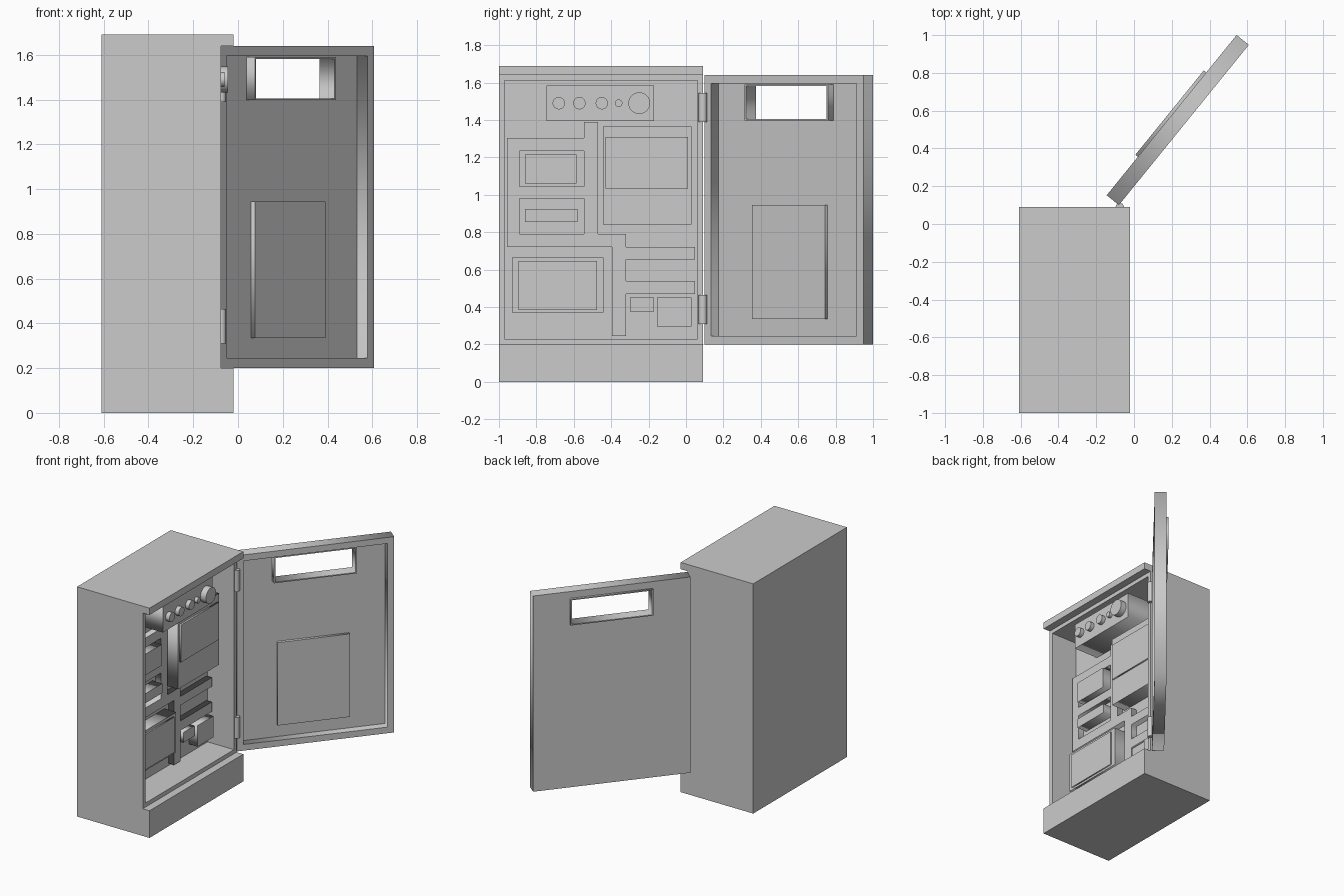
import bpy, bmesh, math
from mathutils import Matrix, Vector

if "Cube" in bpy.data.objects:
    bpy.data.objects.remove(bpy.data.objects["Cube"])


def basis(origin, u, v):
    """Frame whose local x, y run along u, v and local z along u x v."""
    u, v = Vector(u).normalized(), Vector(v).normalized()
    m = Matrix((u, v, u.cross(v))).transposed().to_4x4()
    m.translation = origin
    return m


def rect(u0, u1, v0, v1):
    return [(u0, v0), (u1, v0), (u1, v1), (u0, v1)]


def link(name, bm):
    bmesh.ops.remove_doubles(bm, verts=bm.verts, dist=1e-5)
    bmesh.ops.recalc_face_normals(bm, faces=bm.faces)
    me = bpy.data.meshes.new(name)
    bm.to_mesh(me)
    bm.free()
    ob = bpy.data.objects.new(name, me)
    bpy.context.collection.objects.link(ob)
    return ob


def plate(name, frame, outlines, d0, d1):
    """Extrude an outline (the rest are holes) from depth d0 to d1."""
    cu = bpy.data.curves.new(name + "_profile", 'CURVE')
    cu.dimensions, cu.fill_mode, cu.extrude = '2D', 'BOTH', (d1 - d0) / 2
    for pts in outlines:
        sp = cu.splines.new('POLY')
        sp.points.add(len(pts) - 1)
        for p, (a, b) in zip(sp.points, pts):
            p.co = (a, b, 0, 1)
        sp.use_cyclic_u = True
    tmp = bpy.data.objects.new(name + "_profile", cu)
    bpy.context.collection.objects.link(tmp)
    dg = bpy.context.evaluated_depsgraph_get()
    me = bpy.data.meshes.new_from_object(tmp.evaluated_get(dg))
    bm = bmesh.new()
    bm.from_mesh(me)
    bpy.data.objects.remove(tmp)
    bpy.data.curves.remove(cu)
    bpy.data.meshes.remove(me)
    bm.transform(frame @ Matrix.Translation((0, 0, (d0 + d1) / 2)))
    return link(name, bm)


def cylinder(name, matrix, radius, depth, sides=32):
    bm = bmesh.new()
    bmesh.ops.create_cone(bm, cap_ends=True, segments=sides, radius1=radius,
                          radius2=radius, depth=depth, matrix=matrix)
    ob = link(name, bm)
    bpy.context.view_layer.objects.active = ob
    ob.select_set(True)
    bpy.ops.object.shade_smooth_by_angle(angle=math.radians(35))
    ob.select_set(False)


# Cabinet body: side profile extruded in depth, then the bay pushed in
BACK, RIM = -0.29, -0.075
profile = [(-0.61, 0), (-0.02, 0), (-0.02, 0.2), (RIM, 0.2),
           (RIM, 1.64), (-0.02, 1.64), (-0.02, 1.69), (-0.61, 1.69)]
bm = bmesh.new()
near = bm.faces.new([bm.verts.new((x, -1, z)) for x, z in profile])
ext = bmesh.ops.extrude_face_region(bm, geom=[near])
bmesh.ops.translate(bm, vec=(0, 1.09, 0),
                    verts=[v for v in ext['geom'] if isinstance(v, bmesh.types.BMVert)])
bmesh.ops.recalc_face_normals(bm, faces=bm.faces)
front = next(f for f in bm.faces if all(abs(v.co.x - RIM) < 1e-5 for v in f.verts))
bmesh.ops.inset_individual(bm, faces=[front], thickness=0.042)
bay = bmesh.ops.extrude_discrete_faces(bm, faces=[front])['faces'][0]
bmesh.ops.translate(bm, vec=(BACK - RIM, 0, 0), verts=bay.verts)
link("cabinet_body", bm)

# Cable ducts on the back wall, one branching outline with two openings
cab = basis((0, 0, 0), (0, 1, 0), (0, 0, 1))
ducts = [(-.957, 1.305), (-.545, 1.305), (-.545, 1.39), (-.47, 1.39), (-.47, .79),
         (-.32, .79), (-.32, .72), (.047, .72), (.047, .655), (-.32, .655),
         (-.32, .54), (.047, .54), (.047, .47), (-.32, .47), (-.32, .245),
         (-.395, .245), (-.395, .72), (-.957, .72)]
plate("cable_ducts", cab, [ducts, rect(-.89, -.545, 1.045, 1.235),
                           rect(-.89, -.545, .79, .98)], BACK, -0.245)

# Equipment boxes: y range, z range, front depth
for name, y0, y1, z0, z1, x in [
        ("control_panel", -.745, -.17, 1.395, 1.585, -.09),
        ("main_unit", -.445, .03, .84, 1.365, -.175),
        ("upper_module", -.86, -.585, 1.06, 1.215, -.21),
        ("lower_module", -.86, -.58, .855, .925, -.21),
        ("power_unit", -.93, -.44, .37, .665, -.195),
        ("small_relay", -.30, -.17, .375, .45, -.235),
        ("large_relay", -.155, .03, .295, .45, -.22)]:
    plate(name, cab, [rect(y0, y1, z0, z1)], BACK, x)
plate("main_unit_cover", cab, [rect(-.43, .01, 1.035, 1.31)], -.175, -.163)
plate("power_unit_cover", cab, [rect(-.895, -.475, .385, .645)], -.195, -.185)

# Knobs on the control panel
for i, (y, r, h) in enumerate([(-.68, .033, .03), (-.57, .033, .03), (-.45, .033, .03),
                               (-.36, .02, .025), (-.25, .058, .045)]):
    cylinder(f"knob_{i + 1}", cab @ Matrix.Translation((y, 1.49, -.09 + h / 2)), r, h)

# Hinges
for name, z in (("lower_hinge", .387), ("upper_hinge", 1.467)):
    cylinder(name, Matrix.Translation((-.075, .09, z)), .022, .155, 16)

# Open door: local x along its width, local z towards its inner side
door = basis((-.08, .10, 0), (.63, .777, 0), (0, 0, 1))
inner = rect(.045, 1.045, .245, 1.595)
window = rect(.262, .837, 1.397, 1.59)
plate("door_rim", door, [rect(0, 1.092, .2, 1.64), inner], -.083, 0)
plate("door_panel", door, [inner, window], -.083, -.06)
plate("window_frame", door, [window, rect(.272, .827, 1.405, 1.582)], -.1, -.013)
plate("document_holder", door, [rect(.295, .795, .335, .945)], -.06, -.039)
